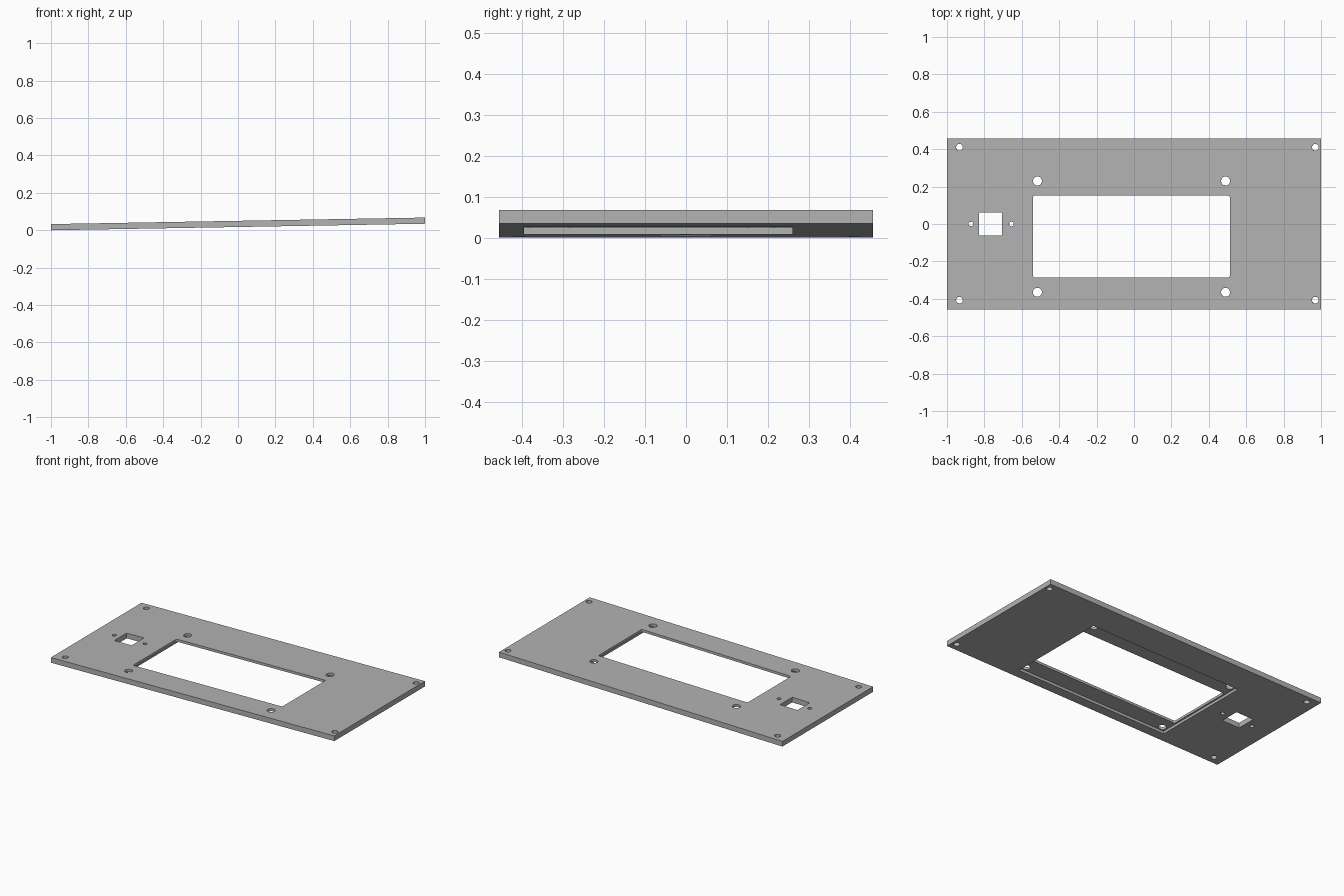
import bpy, bmesh, math
from mathutils import Matrix

old = bpy.data.objects.get("Cube")
if old:
    bpy.data.objects.remove(old, do_unlink=True)

THICK, HALF_Y, TILT = 0.033, 0.457, math.radians(1)

grey = bpy.data.materials.new("plain grey")
grey.use_nodes = True
colour = (0.45, 0.45, 0.45, 1)
grey.diffuse_color = colour
grey.node_tree.nodes["Principled BSDF"].inputs["Base Color"].default_value = colour


def finish(name, bm):
    mesh = bpy.data.meshes.new(name)
    bmesh.ops.recalc_face_normals(bm, faces=bm.faces)
    bm.to_mesh(mesh)
    bm.free()
    mesh.materials.append(grey)
    obj = bpy.data.objects.new(name, mesh)
    bpy.context.collection.objects.link(obj)
    return obj


def box(name, x0, x1, y0, y1, z0, z1, corner=0):
    bm = bmesh.new()
    place = Matrix.Translation(((x0 + x1) / 2, (y0 + y1) / 2, (z0 + z1) / 2))
    size = Matrix.Diagonal((x1 - x0, y1 - y0, z1 - z0, 1))
    bmesh.ops.create_cube(bm, size=1, matrix=place @ size)
    if corner:
        upright = [e for e in bm.edges
                   if abs(e.verts[0].co.z - e.verts[1].co.z) > 0.001]
        bmesh.ops.bevel(bm, geom=upright, offset=corner, segments=4,
                        profile=0.5, affect='EDGES')
    return finish(name, bm)


def drill(name, x, y, radius):
    bm = bmesh.new()
    bmesh.ops.create_cone(bm, cap_ends=True, segments=32, radius1=radius,
                          radius2=radius, depth=0.2,
                          matrix=Matrix.Translation((x, y, 0)))
    return finish(name, bm)


# Flat panel
panel = box("faceplate", -1, 1, -HALF_Y, HALF_Y, 0, THICK)

# Underside recess, display window and switch opening
cutters = [
    box("recess_cutter", -0.55, 0.52, -0.395, 0.26, -0.1, 0.017),
    box("window_cutter", -0.54, 0.513, -0.286, 0.152, -0.1, 0.1, 0.01),
    box("switch_cutter", -0.829, -0.706, -0.062, 0.062, -0.1, 0.1),
]

# Corner, display and switch screw holes
hole_groups = [
    ("corner_hole", (-0.933, 0.97), (-0.407, 0.41), 0.018),
    ("display_hole", (-0.516, 0.49), (-0.365, 0.23), 0.024),
    ("switch_hole", (-0.872, -0.655), (0,), 0.0125),
]
for name, xs, ys, radius in hole_groups:
    cutters += [drill(name, x, y, radius) for x in xs for y in ys]

# Cut everything out of the panel
bpy.context.view_layer.objects.active = panel
for cutter in cutters:
    cutter.hide_render = True
    mod = panel.modifiers.new("cut", 'BOOLEAN')
    mod.operation = 'DIFFERENCE'
    mod.solver = 'EXACT'
    mod.object = cutter
    bpy.ops.object.modifier_apply(modifier=mod.name)
for cutter in cutters:
    bpy.data.objects.remove(cutter, do_unlink=True)

# Slight tilt, with the low edge resting on the ground
panel.data.transform(Matrix.Rotation(-TILT, 4, 'Y'))
low = min(v.co.z for v in panel.data.vertices)
panel.data.transform(Matrix.Translation((0, 0, -low)))
panel.data.update()
